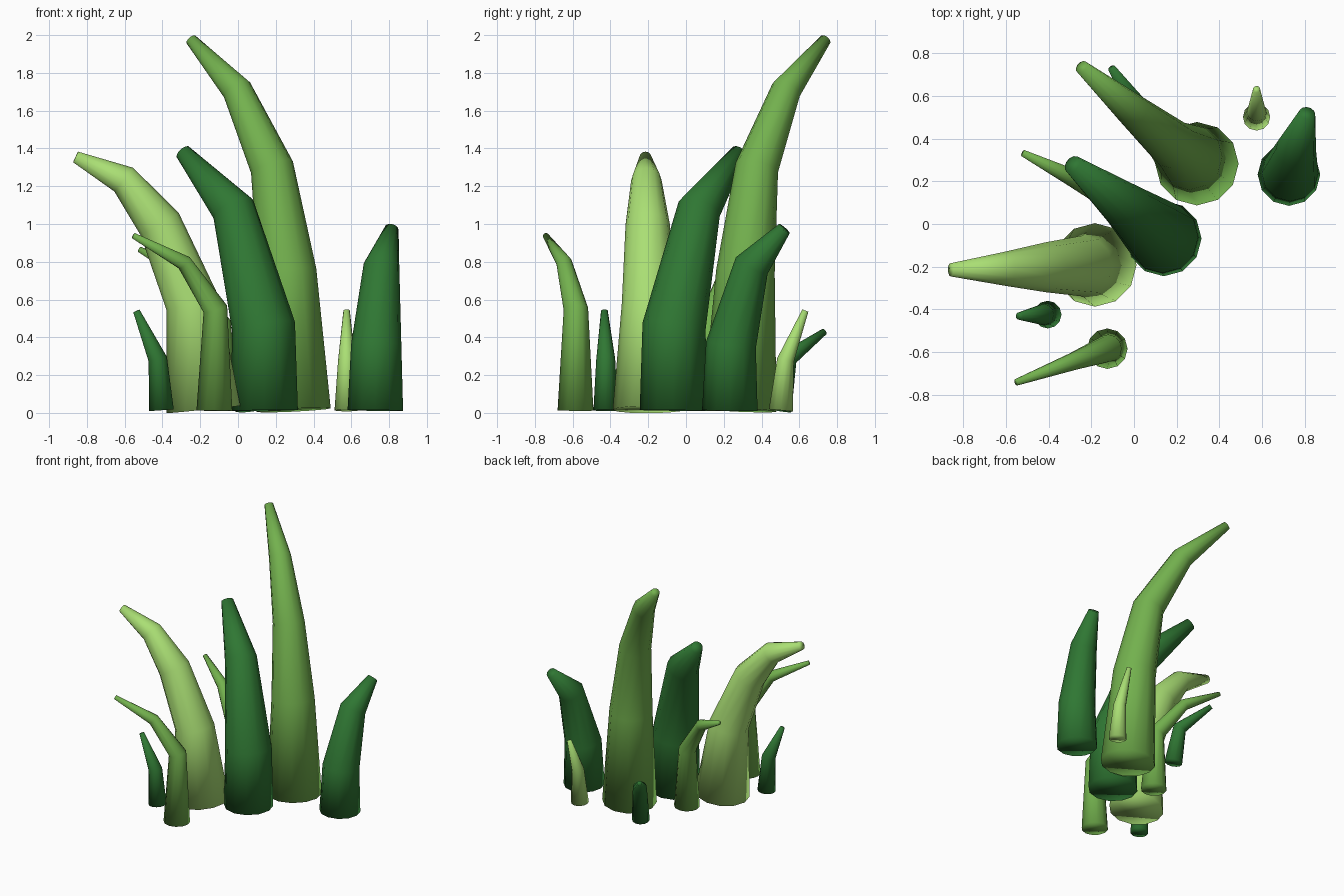
import bpy, bmesh, math
from mathutils import Vector

if "Cube" in bpy.data.objects:
    bpy.data.objects.remove(bpy.data.objects["Cube"])

SIDES = 12


def material(name, rgb):
    lin = [(c / 255 / 12.92) if c < 10 else ((c / 255 + 0.055) / 1.055) ** 2.4 for c in rgb]
    m = bpy.data.materials.new(name)
    m.diffuse_color = (*lin, 1)
    m.use_nodes = True
    m.node_tree.nodes["Principled BSDF"].inputs["Base Color"].default_value = m.diffuse_color
    return m


dark = material("dark_green", (47, 119, 51))
mid = material("mid_green", (115, 177, 78))
light = material("light_green", (170, 223, 116))


def blade(name, mat, path):
    """Tapered bent tube through (x, y, z, radius) points, capped at both ends."""
    pts = [Vector(p[:3]) for p in path]
    dirs = [(b - a).normalized() for a, b in zip(pts, pts[1:])]
    bm = bmesh.new()
    rings = []
    for i, p in enumerate(pts):
        # ring faces along the average of its neighbouring segments
        t = (dirs[max(i - 1, 0)] + dirs[min(i, len(dirs) - 1)]).normalized()
        q = Vector((0, 0, 1)).rotation_difference(t)
        r = path[i][3]
        rings.append([bm.verts.new(p + q @ Vector((r * math.cos(a), r * math.sin(a), 0)))
                      for a in (2 * math.pi * k / SIDES for k in range(SIDES))])
    for lo, hi in zip(rings, rings[1:]):
        for k in range(SIDES):
            n = (k + 1) % SIDES
            bm.faces.new((lo[k], lo[n], hi[n], hi[k]))
    bm.faces.new(rings[0][::-1])
    bm.faces.new(rings[-1])
    for f in bm.faces:
        f.smooth = True
    me = bpy.data.meshes.new(name)
    bm.to_mesh(me)
    bm.free()
    me.materials.append(mat)
    bpy.context.collection.objects.link(bpy.data.objects.new(name, me))


# large blades
blade("tall_blade", mid, [(.295, .283, .015, .196), (.26, .315, .75, .155), (.18, .375, 1.30, .115),
                          (-.005, .53, 1.71, .08), (-.247, .737, 1.975, .032)])
blade("light_blade", light, [(-.183, -.192, .018, .196), (-.24, -.197, .58, .143), (-.415, -.203, 1.0, .117),
                             (-.605, -.21, 1.235, .08), (-.86, -.215, 1.355, .031)])
blade("centre_blade", dark, [(.14, -.068, .013, .177), (.135, -.063, .46, .168),
                             (-.025, .07, 1.08, .116), (-.29, .28, 1.38, .044)])
blade("right_blade", dark, [(.727, .232, .013, .147), (.732, .238, .36, .133),
                            (.76, .348, .78, .095), (.813, .52, .975, .038)])

# thin bent blades
blade("front_thin_blade", mid, [(-.125, -.585, .012, .095), (-.12, -.583, .55, .065),
                                (-.285, -.645, .795, .042), (-.553, -.743, .938, .016)])
blade("back_thin_blade", mid, [(-.088, .115, .012, .092), (-.1, .122, .47, .064),
                               (-.285, .215, .74, .042), (-.52, .332, .865, .016)])

# small sprouts
blade("light_sprout", light, [(.575, .502, .014, .064), (.575, .527, .28, .045), (.575, .632, .542, .017)])
blade("left_sprout", dark, [(-.405, -.425, .014, .065), (-.425, -.425, .285, .05), (-.538, -.432, .54, .018)])
blade("back_sprout", dark, [(.048, .495, .014, .064), (.025, .54, .29, .05), (-.105, .732, .43, .018)])
